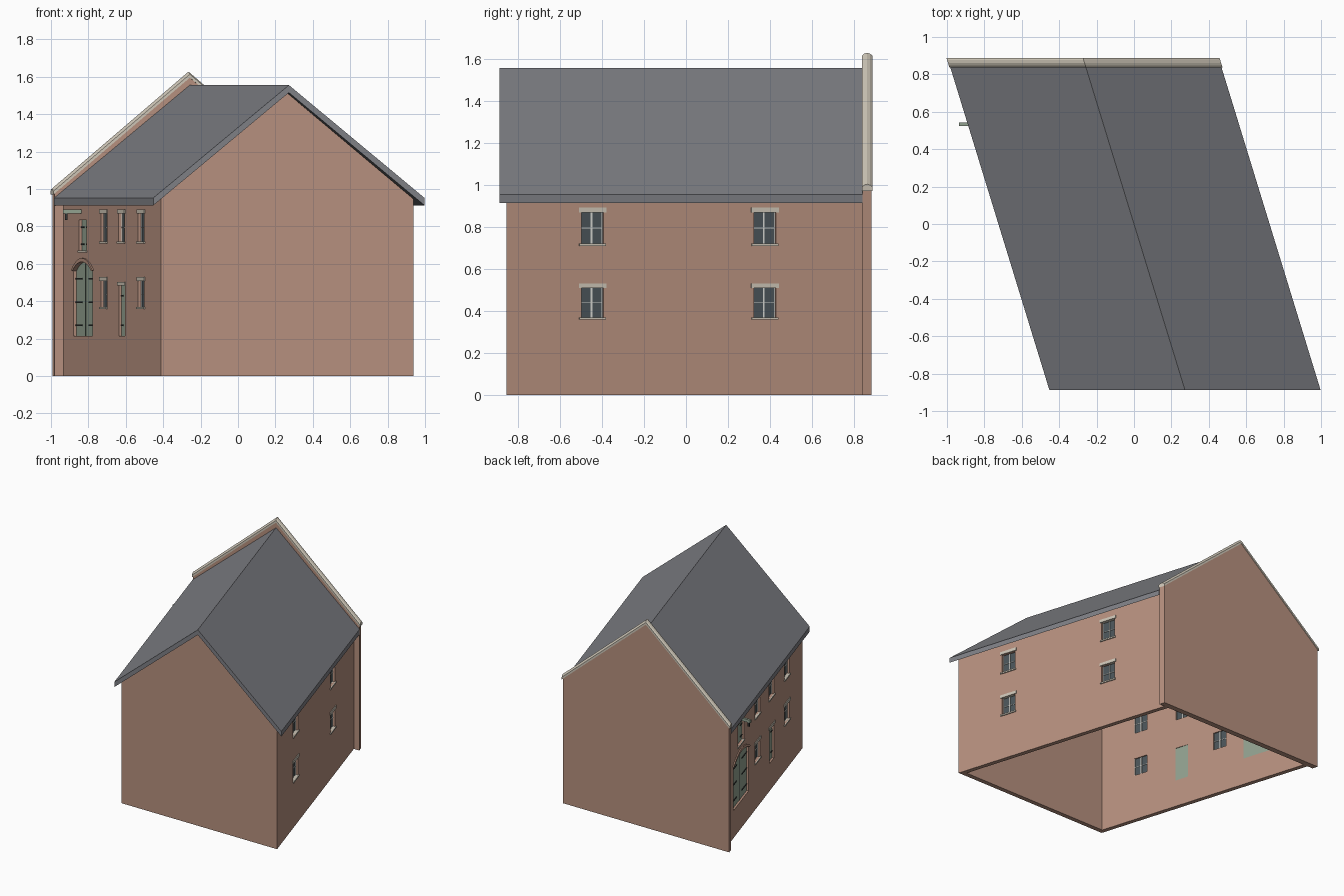
import bpy, bmesh, math
from mathutils import Matrix, Vector

cube = bpy.data.objects.get("Cube")
if cube:
    bpy.data.objects.remove(cube, do_unlink=True)


def material(name, rgb):
    m = bpy.data.materials.new(name)
    m.use_nodes = True
    m.diffuse_color = (*rgb, 1)
    m.node_tree.nodes["Principled BSDF"].inputs["Base Color"].default_value = (*rgb, 1)
    return m


BRICK = material("brick", (0.47, 0.28, 0.21))
SLATE = material("slate", (0.21, 0.215, 0.235))
STONE = material("pale stone", (0.61, 0.56, 0.47))
GREEN = material("door green", (0.29, 0.36, 0.28))
GLASS = material("window glass", (0.07, 0.09, 0.10))
PAINT = material("pale paint", (0.70, 0.70, 0.66))
IRON = material("dark iron", (0.035, 0.04, 0.04))

SKEW = -0.307       # sideways drift of the plan per unit of depth
HALF = 0.675        # half width between the long walls
FRONT, BACK = -0.855, 0.84
THICK = 0.035

# The plan is a parallelogram: this maps (across, depth, up) onto it
PLAN = Matrix(((1, SKEW, 0, 0), (0, 1, 0, 0), (0, 0, 1, 0), (0, 0, 0, 1)))
ALONG = Vector((SKEW, 1, 0)).normalized()


def wall_frame(side, y):
    """Frame on a long wall: (along, outward, up), side is 1 or -1."""
    out = Vector((ALONG.y, -ALONG.x, 0)) * side
    base = Vector((side * HALF + SKEW * y, y, 0))
    return Matrix(((ALONG.x, out.x, 0, base.x), (ALONG.y, out.y, 0, base.y),
                   (0, 0, 1, 0), (0, 0, 0, 1)))


def prism(bm, outline, a, b, frame):
    """Extrude an (across, up) outline from depth a to b in a frame."""
    ends = [[bm.verts.new(frame @ Vector((u, d, z))) for u, z in outline] for d in (a, b)]
    n = len(outline)
    for ring in ends:
        bm.faces.new(ring)
    for i in range(n):
        j = (i + 1) % n
        bm.faces.new((ends[0][i], ends[0][j], ends[1][j], ends[1][i]))


def rect(u0, u1, z0, z1):
    return [(u0, z0), (u1, z0), (u1, z1), (u0, z1)]


def finish(name, bm, mat):
    bmesh.ops.recalc_face_normals(bm, faces=bm.faces)
    mesh = bpy.data.meshes.new(name)
    bm.to_mesh(mesh)
    bm.free()
    mesh.materials.append(mat)
    ob = bpy.data.objects.new(name, mesh)
    bpy.context.collection.objects.link(ob)
    return ob


def part(name, mat, pieces, frame):
    """One object from a list of (outline, near, far) prisms."""
    bm = bmesh.new()
    for outline, a, b in pieces:
        prism(bm, outline, a, b, frame)
    return finish(name, bm, mat)


def house(w, eave, apex, base=0):
    return [(-w, base), (w, base), (w, eave), (0, apex), (-w, eave)]


def arch(half, spring, rise, steps=12):
    """Segmental arch points from right to left."""
    r = (half * half + rise * rise) / (2 * rise)
    top = math.asin(half / r)
    return [(r * math.sin(t), spring + rise - r + r * math.cos(t))
            for t in (top - 2 * top * i / steps for i in range(steps + 1))]


openings = bmesh.new()


def cut(outline, frame):
    prism(openings, outline, -0.08, 0.03, frame)


def window(name, side, y, z0, z1):
    f = wall_frame(side, y)
    w = 0.055
    mid = (z0 + z1) / 2
    cut(rect(-w, w, z0, z1), f)
    part(name + "_glass", GLASS, [(rect(-w, w, z0, z1), -0.025, -0.02)], f)
    e = 0.004
    bars = [rect(-e, e, z0, z1), rect(-w, w, mid - e / 2, mid + e / 2),
            rect(-w, e - w, z0, z1), rect(w - e, w, z0, z1)]
    part(name + "_bars", PAINT, [(b, -0.028, -0.016) for b in bars], f)
    part(name + "_lintel", STONE, [(rect(-0.068, 0.068, z1, z1 + 0.023), -0.02, 0.006)], f)
    part(name + "_sill", STONE, [(rect(-0.066, 0.066, z0 - 0.011, z0), -0.02, 0.008)], f)


def door(name, y, half, outline, straps):
    f = wall_frame(-1, y)
    cut(outline, f)
    part(name, GREEN, [(outline, -0.03, -0.016)], f)
    pieces = [(rect(u0, u1, z - 0.004, z + 0.004), -0.017, -0.012)
              for z in straps for u0, u1 in ((-half, -half * 0.35), (half * 0.35, half))]
    part(name + "_hinges", IRON, pieces, f)
    return f


# Windows on both long walls
UPPER, LOWER = (0.72, 0.868), (0.368, 0.507)
for level, (z0, z1) in (("upper", UPPER), ("lower", LOWER)):
    for i, y in enumerate((-0.445, 0.375)):
        window(f"{level}_plain_side_window_{i + 1}", 1, y, z0, z1)
    for i, y in enumerate((-0.513, 0.138, -0.171)):
        if level == "upper" or i < 2:
            window(f"{level}_door_side_window_{i + 1}", -1, y, z0, z1)

# Arched double door with a brick ring
f = door("arched_door", 0.50, 0.175,
         [(-0.175, 0.215), (0.175, 0.215)] + arch(0.175, 0.56, 0.05), (0.27, 0.395, 0.52))
part("arched_door_seam", IRON, [(rect(-0.002, 0.002, 0.215, 0.605), -0.017, -0.0145)], f)
part("arched_door_ring", BRICK,
     [(arch(0.195, 0.565, 0.065) + arch(0.175, 0.56, 0.05)[::-1], -0.02, 0.008)], f)

# Loading door above it
f = door("loading_door", 0.505, 0.07, rect(-0.07, 0.07, 0.67, 0.835), (0.705, 0.795))
part("loading_door_sill", STONE, [(rect(-0.08, 0.08, 0.66, 0.67), -0.02, 0.006)], f)

# Narrow plank door
f = door("narrow_door", -0.175, 0.055, rect(-0.055, 0.055, 0.215, 0.483), (0.27, 0.43))
part("narrow_door_lintel", STONE, [(rect(-0.07, 0.07, 0.483, 0.503), -0.02, 0.006)], f)

# Hoist beam and hook
FLAT = Matrix.Identity(4)
part("hoist_beam", GREEN, [(rect(-0.935, -0.82, 0.868, 0.89), 0.524, 0.542)], FLAT)
part("hoist_hook", IRON, [(rect(-0.925, -0.911, 0.835, 0.868), 0.528, 0.538)], FLAT)

# Hollow wall shell with openings cut through
walls = part("walls", BRICK, [(house(HALF, 0.947, 1.513), FRONT, BACK)], PLAN)
w = HALF - THICK
room = part("room_cutter", BRICK, [(rect(-w, w, -0.2, 2), FRONT + THICK, BACK + 0.1)], PLAN)
holes = finish("opening_cutter", openings, BRICK)
for cutter in (room, holes):
    mod = walls.modifiers.new(cutter.name, "BOOLEAN")
    mod.operation, mod.solver, mod.object = "DIFFERENCE", "EXACT", cutter
graph = bpy.context.evaluated_depsgraph_get()
carved = bpy.data.meshes.new_from_object(walls.evaluated_get(graph))
walls.modifiers.clear()
walls.data = carved
for cutter in (room, holes):
    bpy.data.objects.remove(cutter, do_unlink=True)

# Slate roof slab
E = 0.725
part("roof", SLATE, [([(-E, 0.912), (0, 1.515), (E, 0.912), (E, 0.952), (0, 1.555), (-E, 0.952)],
                      -0.887, BACK)], PLAN)

# Raised back gable with a rounded stone coping
part("parapet_gable", BRICK, [(house(0.722, 0.977, 1.595), BACK, 0.882)], PLAN)
bm = bmesh.new()
section = [(0.838, 0), (0.838, 0.018), (0.848, 0.028), (0.862, 0.032),
           (0.876, 0.028), (0.887, 0.018), (0.887, 0)]
loops = [[bm.verts.new(PLAN @ Vector((u, y, z + h))) for y, h in section]
         for u, z in ((-0.73, 0.97), (0, 1.595), (0.73, 0.97))]
bm.faces.new(loops[0])
bm.faces.new(loops[2])
for a, b in zip(loops, loops[1:]):
    for i in range(len(section)):
        j = (i + 1) % len(section)
        bm.faces.new((a[i], a[j], b[j], b[i]))
finish("gable_coping", bm, STONE)
